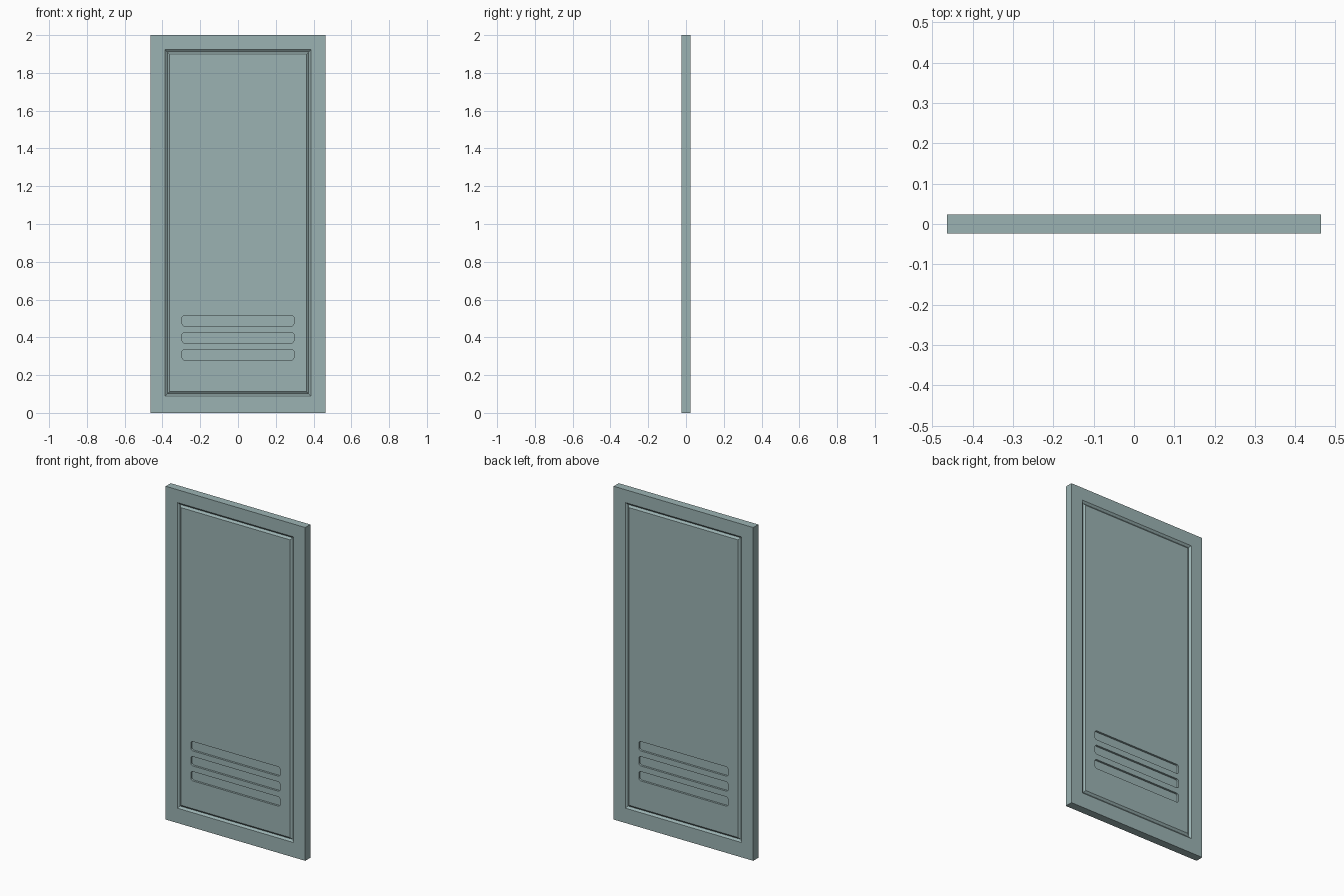
import bpy, bmesh, math

if "Cube" in bpy.data.objects:
    bpy.data.objects.remove(bpy.data.objects["Cube"])

T = 0.024            # half thickness of the door
GROOVE = 0.010       # moulding groove depth
SLOT_DEPTH = 0.012   # vent recess depth


def finish(name, bm):
    bmesh.ops.recalc_face_normals(bm, faces=bm.faces)
    me = bpy.data.meshes.new(name)
    bm.to_mesh(me)
    bm.free()
    ob = bpy.data.objects.new(name, me)
    bpy.context.collection.objects.link(ob)
    return ob


def loft(name, rings):
    """Skin a list of point loops and cap both ends."""
    bm = bmesh.new()
    loops = [[bm.verts.new(p) for p in r] for r in rings]
    for a, b in zip(loops, loops[1:]):
        n = len(a)
        for i in range(n):
            bm.faces.new((a[i], a[(i + 1) % n], b[(i + 1) % n], b[i]))
    bm.faces.new(loops[0])
    bm.faces.new(loops[-1])
    return finish(name, bm)


def rect(hx, z0, z1, y):
    return [(-hx, y, z0), (hx, y, z0), (hx, y, z1), (-hx, y, z1)]


def rounded(hx, z0, z1, r, y, seg=5):
    pts = []
    corners = [(hx - r, z1 - r), (-hx + r, z1 - r), (-hx + r, z0 + r), (hx - r, z0 + r)]
    for k, (cx, cz) in enumerate(corners):
        for i in range(seg + 1):
            a = math.pi / 2 * (k + i / seg)
            pts.append((cx + r * math.cos(a), y, cz + r * math.sin(a)))
    return pts


# Door slab: nested rectangles give the V groove around the panel on both sides
def side(s):
    return [rect(0.374 + o, 0.101 - o, 1.911 + o, s * y)
            for o, y in ((-0.012, T), (0, T - GROOVE), (0.012, T))] + [rect(0.463, 0, 2, s * T)]


door = loft("door_panel", side(-1) + side(1)[::-1])

# Recessed vent slots on the front and back
for s in (-1, 1):
    for z in (0.28, 0.37, 0.46):
        cutter = loft("vent_cutter", [rounded(0.296, z, z + 0.056, 0.014, s * y)
                                      for y in (T - SLOT_DEPTH, T + 0.03)])
        cutter.hide_render = True
        mod = door.modifiers.new("vent", 'BOOLEAN')
        mod.operation = 'DIFFERENCE'
        mod.solver = 'EXACT'
        mod.object = cutter
        bpy.context.view_layer.objects.active = door
        bpy.ops.object.modifier_apply(modifier=mod.name)
        bpy.data.objects.remove(cutter)

# Muted blue-green paint
mat = bpy.data.materials.new("door_paint")
mat.diffuse_color = (0.33, 0.45, 0.45, 1)
mat.use_nodes = True
mat.node_tree.nodes["Principled BSDF"].inputs["Base Color"].default_value = mat.diffuse_color
door.data.materials.clear()
door.data.materials.append(mat)
